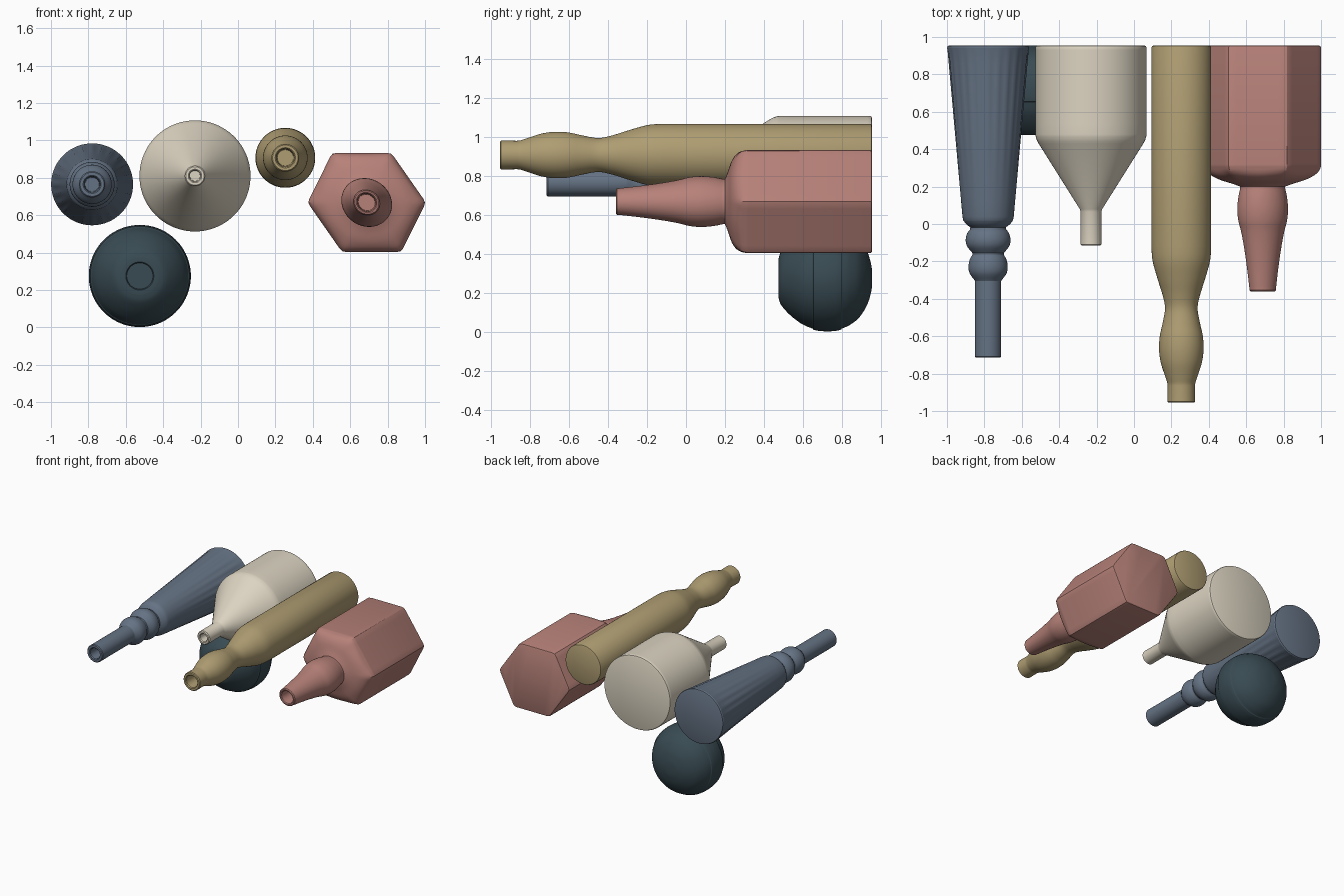
import bpy, bmesh, math

if "Cube" in bpy.data.objects:
    bpy.data.objects.remove(bpy.data.objects["Cube"])

SEG = 96


def curve(pts, n=6):
    """Smooth (Catmull-Rom) run of (y, radius) points."""
    p = [pts[0]] + list(pts) + [pts[-1]]
    out = []
    for i in range(1, len(p) - 2):
        for k in range(n):
            t = k / n
            out.append(tuple(
                0.5 * (2 * b + (c - a) * t + (2 * a - 5 * b + 4 * c - d) * t * t
                       + (3 * b - a - 3 * c + d) * t ** 3)
                for a, b, c, d in zip(p[i - 1], p[i], p[i + 1], p[i + 2])))
    return out + [tuple(pts[-1])]


def line(a, b, n=12):
    return [tuple(a[j] + (b[j] - a[j]) * i / n for j in (0, 1)) for i in range(n + 1)]


def base(r, y=0.955, b=0.012):
    """Softly rounded flat base edge."""
    return [(y, r - b), (y - 0.3 * b, r - 0.3 * b), (y - b, r)]


def mouth(y, r, hole, depth=0.12, b=0.006):
    """Rim and recessed opening."""
    return [(y + b, r), (y, r - b), (y, hole + b), (y + b, hole), (y + depth, hole * 0.9)]


def round_section(a, y):
    return 1.0


def fluted(amp, count, y0, y1):
    """Shallow flutes that fade out at both ends."""
    def f(a, y):
        t = (y - y0) / (y1 - y0)
        if t <= 0 or t >= 1:
            return 1.0
        fade = min(1, t * 1.5, (1 - t) * 12)
        return 1 - amp * fade * (0.5 - 0.5 * math.cos(count * a))
    return f


def hexagonal(a, y):
    """Hexagon with trimmed corners, blending to round at the shoulder."""
    d = (a % (math.pi / 3)) - math.pi / 6
    h = min(0.866 / math.cos(d), 0.985)
    t = max(0, min(1, (y - 0.20) / 0.10))
    t = t * t * (3 - 2 * t)
    return 1 + (h / 0.985 - 1) * t


def vessel(name, cx, cz, profile, color, section=round_section, shear=0.0, zscale=1.0):
    bm = bmesh.new()
    rings = []
    for y, r in profile:
        ring = []
        for i in range(SEG):
            a = 2 * math.pi * i / SEG
            q = r * section(a, y)
            z = q * math.sin(a) * zscale
            ring.append(bm.verts.new((cx + q * math.cos(a) - shear * z, y, cz + z)))
        rings.append(ring)
    for u, v in zip(rings, rings[1:]):
        for i in range(SEG):
            j = (i + 1) % SEG
            bm.faces.new((u[i], u[j], v[j], v[i]))
    bm.faces.new(rings[0])
    bm.faces.new(rings[-1])
    bmesh.ops.recalc_face_normals(bm, faces=bm.faces)
    me = bpy.data.meshes.new(name)
    bm.to_mesh(me)
    bm.free()
    ob = bpy.data.objects.new(name, me)
    bpy.context.collection.objects.link(ob)
    mat = bpy.data.materials.new(name + "_color")
    mat.diffuse_color = (*color, 1)
    mat.use_nodes = True
    mat.node_tree.nodes["Principled BSDF"].inputs["Base Color"].default_value = mat.diffuse_color
    me.materials.append(mat)
    bpy.ops.object.select_all(action='DESELECT')
    bpy.context.view_layer.objects.active = ob
    ob.select_set(True)
    bpy.ops.object.shade_smooth_by_angle(angle=math.radians(28))
    return ob


# Blue tapered bottle with two beads
vessel("tapered_bottle", -0.78, 0.765,
       base(0.219) + line((0.93, 0.217), (0.04, 0.137))
       + curve([(0.02, 0.133), (0.0, 0.118), (-0.018, 0.095)], 3)
       + curve([(-0.03, 0.097), (-0.05, 0.112), (-0.085, 0.12), (-0.12, 0.112), (-0.155, 0.084)], 4)
       + curve([(-0.165, 0.084), (-0.19, 0.098), (-0.23, 0.105), (-0.265, 0.098), (-0.3, 0.073)], 4)
       + [(-0.305, 0.07)] + mouth(-0.715, 0.07, 0.042),
       (0.13, 0.17, 0.23), fluted(0.025, 24, 0.1, 0.945))

# Cream funnel-shaped flask
vessel("funnel_flask", -0.23, 0.81,
       base(0.297) + line((0.93, 0.297), (0.48, 0.297), 8)
       + curve([(0.47, 0.296), (0.45, 0.29), (0.43, 0.28)], 3)
       + [(0.08, 0.06), (0.065, 0.055)] + mouth(-0.115, 0.055, 0.03),
       (0.72, 0.66, 0.54))

# Gold bottle with waisted, bulging neck
vessel("waisted_bottle", 0.253, 0.907,
       base(0.16)
       + curve([(-0.12, 0.16), (-0.2, 0.153), (-0.3, 0.125), (-0.38, 0.1), (-0.45, 0.087),
                (-0.53, 0.1), (-0.6, 0.115), (-0.67, 0.119), (-0.74, 0.11), (-0.81, 0.088),
                (-0.85, 0.075), (-0.87, 0.073)], 5)
       + mouth(-0.955, 0.074, 0.048),
       (0.43, 0.34, 0.17))

# Pink six-sided bottle
vessel("hexagonal_bottle", 0.688, 0.668,
       base(0.312) + [(0.32, 0.312)]
       + curve([(0.31, 0.312), (0.285, 0.302), (0.26, 0.275), (0.235, 0.225), (0.215, 0.16),
                (0.2, 0.12)], 4)
       + curve([(0.19, 0.12), (0.14, 0.13), (0.08, 0.135), (0.02, 0.13), (-0.04, 0.115),
                (-0.12, 0.1), (-0.23, 0.084), (-0.35, 0.07)], 5)
       + mouth(-0.36, 0.07, 0.05),
       (0.47, 0.22, 0.19), hexagonal, 0.1, 0.965)

# Dark squat round jar with a raised middle band
vessel("round_jar", -0.525, 0.275,
       curve([(0.955, 0.03), (0.95, 0.07), (0.93, 0.135), (0.89, 0.2), (0.84, 0.24), (0.8, 0.258)], 5)
       + curve([(0.795, 0.264), (0.77, 0.27), (0.725, 0.273), (0.68, 0.27), (0.655, 0.265)], 4)
       + curve([(0.65, 0.259), (0.6, 0.238), (0.55, 0.203), (0.51, 0.165), (0.485, 0.132),
                (0.475, 0.1)], 5)
       + [(0.475, 0.075), (0.478, 0.072), (0.485, 0.07)],
       (0.04, 0.07, 0.085))
